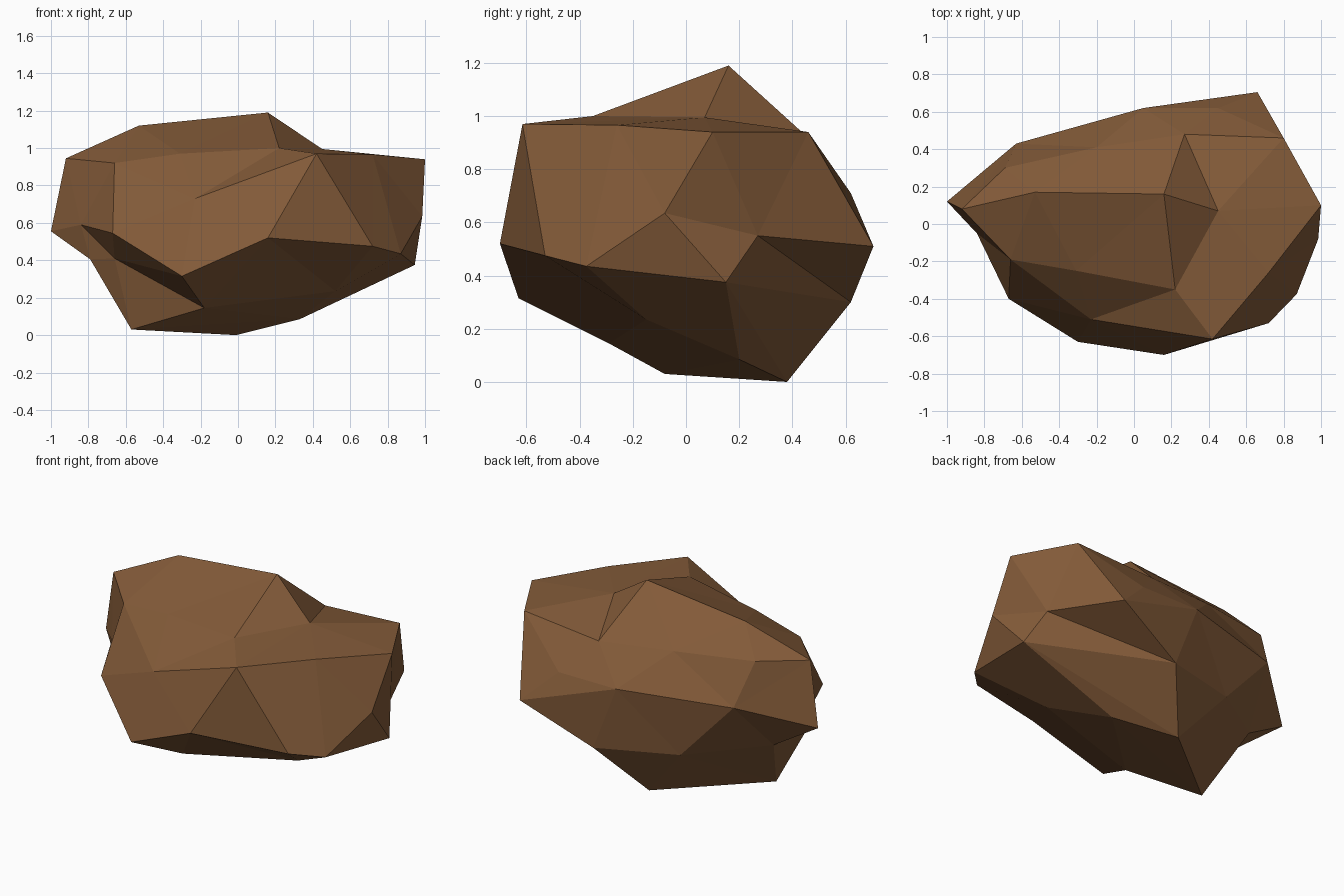
import bpy
import bmesh
from mathutils import Vector

default_cube = bpy.data.objects.get("Cube")
if default_cube:
    bpy.data.objects.remove(default_cube, do_unlink=True)

# Corner points of the boulder, grouped by region
CORNERS = {
    # crown
    "peak": (.16, .16, 1.19), "ridge": (-.53, .17, 1.12), "ridge_end": (-.92, .08, .945),
    "notch": (.22, -.35, 1), "saddle": (.45, .07, .995), "brow": (.42, -.615, .97),
    "hollow": (.27, .48, .9), "shoulder": (.8, .46, .94), "east_top": (1, .1, .94),
    "east_brow": (.72, -.26, .966), "front_rim": (-.31, -.25, .97),
    "west_top": (-.66, -.19, .92), "slope": (-.2, .41, .935), "north_west_top": (-.69, .3, .96),
    # sides
    "front_dip": (-.23, -.51, .73), "front_belly": (.16, -.7, .52),
    "front_east": (.72, -.53, .475), "east_front": (.87, -.375, .435),
    "east": (.985, -.08, .635), "east_low": (.945, .15, .375), "east_back": (.87, .27, .55),
    "back_east": (.66, .705, .51), "back_mid": (.45, .62, .71), "back": (.05, .62, .71),
    "back_west": (-.63, .43, .7), "west": (-1, .12, .555), "west_front": (-.84, -.05, .59),
    "front_west": (-.67, -.4, .545), "front_low": (-.3, -.63, .315),
    # underside
    "undercut": (-.66, -.15, .41), "west_low": (-.79, -.05, .405), "west_back": (-.72, .16, .39),
    "back_low": (.21, .62, .3), "back_west_low": (-.29, .47, .33),
    "foot_west": (-.57, -.08, .03), "foot_back": (-.01, .38, 0),
    "foot_front": (-.18, -.29, .145), "foot_east": (.33, .2, .085),
    "belly_east": (.52, -.15, .235),
}

# Chains of corners joined by visible creases
CREASES = (
    "front_dip brow notch peak hollow saddle brow",
    "peak saddle shoulder hollow", "notch front_rim west_top",
    "ridge front_rim front_dip", "peak ridge ridge_end", "saddle notch",
    "brow east_brow east_top east east_front", "saddle east_brow", "brow front_belly",
    "brow front_east front_belly front_low front_west",
    "front_east east_front", "east east_low east_back east",
    "east_low back_low", "back_east east_back back_low",
    "east_back shoulder back_east",
    "east_low foot_back", "east_low foot_east", "east_low east_front",
    "front_low foot_front undercut foot_west foot_front",
    "west_low foot_west west_back", "foot_west foot_back",
    "west_top ridge_end west", "back_west west", "ridge_end north_west_top back_west",
    "back_west_low back_low foot_back", "west_back back_west_low",
    "back back_west", "back back_mid", "west_front front_west undercut",
)


def wrap_shell(corners):
    """Stretch triangles round the corners as seen from the middle."""
    bm = bmesh.new()
    verts = {}
    for name, (x, y, z) in corners.items():
        outward = Vector((x, y / .7, (z - .55) / .6)).normalized()
        verts[name] = bm.verts.new(outward)
    bmesh.ops.convex_hull(bm, input=list(bm.verts))
    return bm, verts


def turn_to_crease(bm, start, end):
    """Turn the diagonal that crosses a wanted crease."""
    if any(edge.other_vert(start) == end for edge in start.link_edges):
        return
    for face in start.link_faces:
        for edge in face.edges:
            if start in edge.verts or len(edge.link_faces) != 2:
                continue
            if any(end in other.verts for other in edge.link_faces):
                bmesh.utils.edge_rotate(edge, True)
                return


bm, verts = wrap_shell(CORNERS)
for chain in CREASES * 2:
    names = chain.split()
    for first, second in zip(names, names[1:]):
        turn_to_crease(bm, verts[first], verts[second])

# Move every corner to its real place
for name, place in CORNERS.items():
    verts[name].co = place
bmesh.ops.recalc_face_normals(bm, faces=list(bm.faces))
for face in bm.faces:
    face.smooth = False

mesh = bpy.data.meshes.new("boulder")
bm.to_mesh(mesh)
bm.free()

# Single brown stone colour
stone = bpy.data.materials.new("brown_stone")
stone.use_nodes = True
colour = (.23, .105, .041, 1)
stone.diffuse_color = colour
shader = stone.node_tree.nodes["Principled BSDF"]
shader.inputs["Base Color"].default_value = colour
shader.inputs["Roughness"].default_value = .9
mesh.materials.append(stone)

boulder = bpy.data.objects.new("boulder", mesh)
bpy.context.collection.objects.link(boulder)
